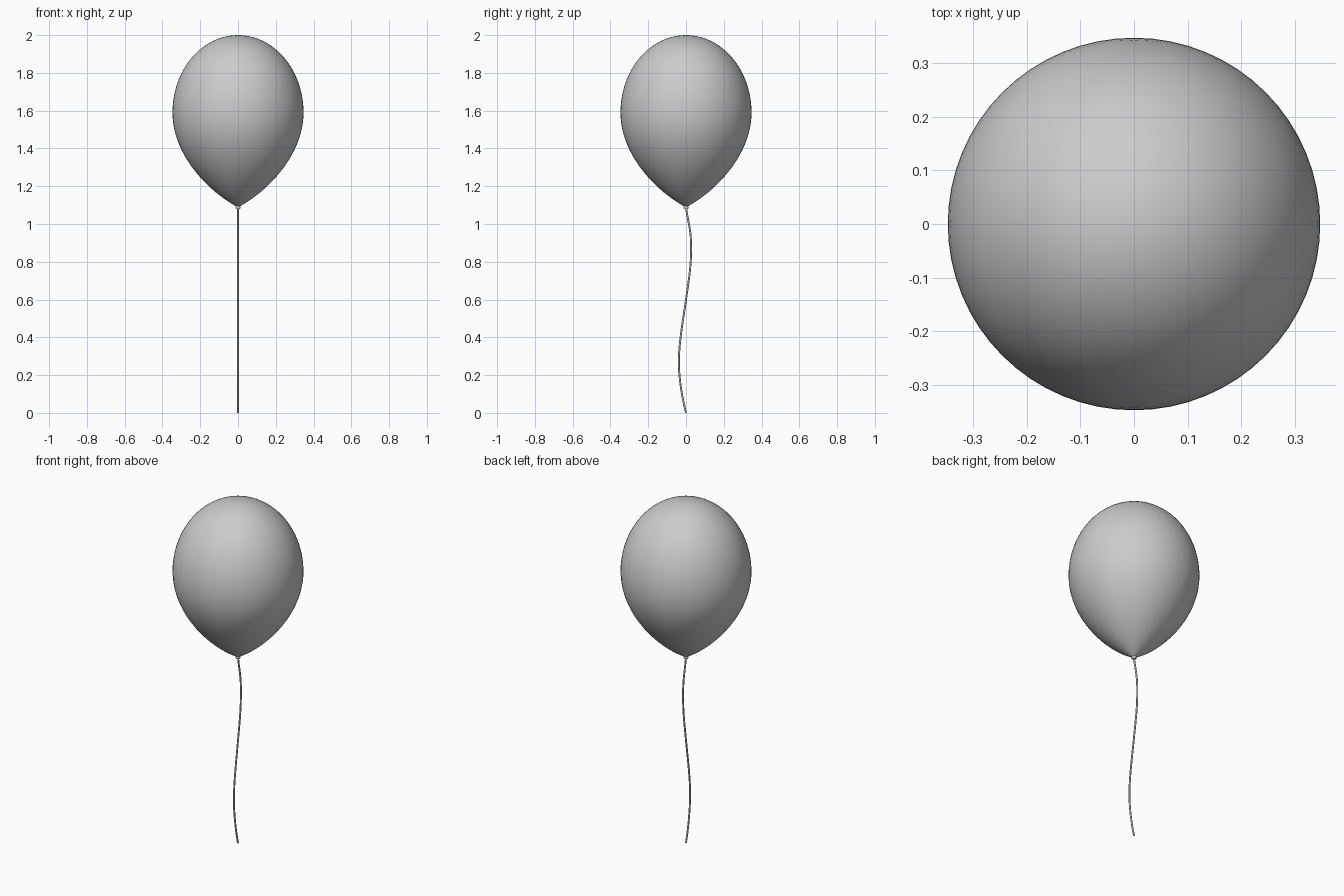
import bpy, bmesh
from math import cos, sin, pi
from mathutils import Vector
from mathutils.geometry import interpolate_bezier

if "Cube" in bpy.data.objects:
    bpy.data.objects.remove(bpy.data.objects["Cube"])


def lathe(name, profile, sides):
    """Revolve (radius, z) points around the z axis."""
    bm = bmesh.new()
    rings = []
    for r, z in profile:
        if r < 1e-5:
            rings.append([bm.verts.new((0, 0, z))] * sides)
        else:
            rings.append([bm.verts.new((r * cos(2 * pi * i / sides), r * sin(2 * pi * i / sides), z))
                          for i in range(sides)])
    for a, b in zip(rings, rings[1:]):
        for i in range(sides):
            j = (i + 1) % sides
            bm.faces.new(list(dict.fromkeys((a[i], a[j], b[j], b[i]))))
    bmesh.ops.recalc_face_normals(bm, faces=bm.faces)
    mesh = bpy.data.meshes.new(name)
    bm.to_mesh(mesh)
    bm.free()
    obj = bpy.data.objects.new(name, mesh)
    bpy.context.collection.objects.link(obj)
    bpy.ops.object.select_all(action='DESELECT')
    obj.select_set(True)
    bpy.context.view_layer.objects.active = obj
    bpy.ops.object.shade_smooth_by_angle(angle=0.7)
    return obj


# Balloon body: teardrop lower half, rounded top half
lower = interpolate_bezier(Vector((0.009, 1.093)), Vector((0.15, 1.17)),
                           Vector((0.347, 1.36)), Vector((0.347, 1.59)), 24)
top = [(0.347 * cos(t * pi / 40), 1.59 + 0.41 * sin(t * pi / 40)) for t in range(1, 21)]
lathe("balloon_body", [(p.x, p.y) for p in lower] + top, 64)

# Knot: small flared lip under the neck
lathe("balloon_knot", [(0, 1.08), (0.011, 1.08), (0.013, 1.084), (0.012, 1.093),
                       (0.009, 1.1), (0, 1.1)], 24)

# String: gently waving tube in the y-z plane
curve = bpy.data.curves.new("string", 'CURVE')
curve.dimensions = '3D'
curve.bevel_depth = 0.005
curve.bevel_resolution = 2
curve.use_fill_caps = True
path = [(0, 1.085, 0.015, 0.99), (0.027, 0.87, 0.027, 0.77), (0, 0.6, -0.014, 0.5),
        (-0.038, 0.27, -0.038, 0.17), (0, 0.001, 0.014, -0.05)]
spline = curve.splines.new('BEZIER')
spline.bezier_points.add(len(path) - 1)
spline.resolution_u = 12
for bp, (y, z, hy, hz) in zip(spline.bezier_points, path):
    bp.co = (0, y, z)
    bp.handle_right = (0, hy, hz)
    bp.handle_left = (0, 2 * y - hy, 2 * z - hz)
string = bpy.data.objects.new("string", curve)
bpy.context.collection.objects.link(string)
